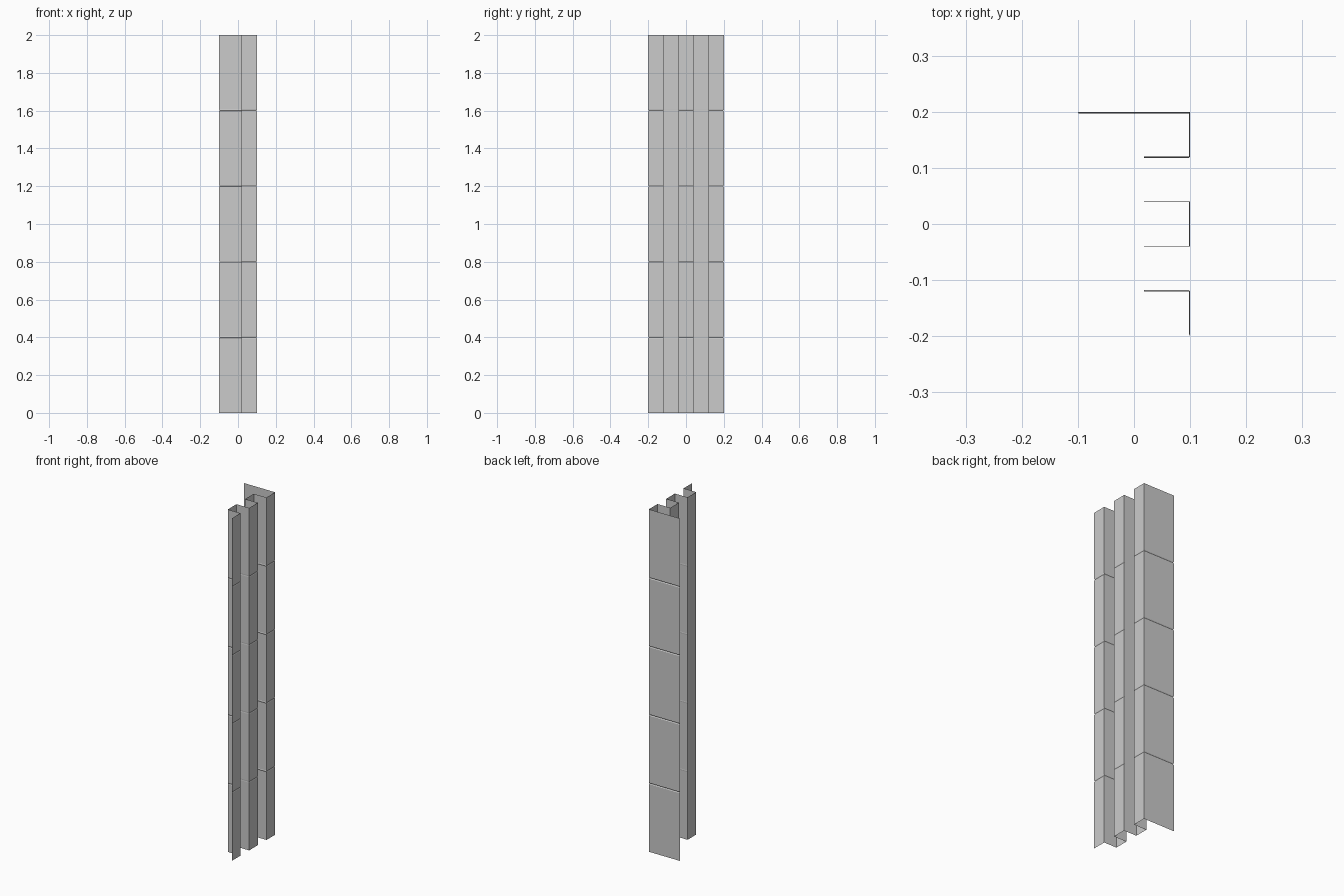
import bpy
import bmesh

if "Cube" in bpy.data.objects:
    bpy.data.objects.remove(bpy.data.objects["Cube"])

# Plan profile: wide back flange, then a square-wave corrugation
FRONT_X, BACK_X = 0.1, 0.018
profile = [(-0.1, 0.2), (FRONT_X, 0.2)]
for i in range(1, 5):
    y = 0.2 - 0.08 * i
    pair = (FRONT_X, BACK_X) if i % 2 else (BACK_X, FRONT_X)
    profile += [(pair[0], y), (pair[1], y)]
profile.append((FRONT_X, -0.2))

# Rings up the height: shallow pinched seam every 0.4
HALF, PINCH = 0.005, 0.983
rings = [(0.0, 1.0)]
for k in range(1, 5):
    z = 0.4 * k
    rings += [(z - HALF, 1.0), (z, PINCH), (z + HALF, 1.0)]
rings.append((2.0, 1.0))

# Thin corrugated sheet
bm = bmesh.new()
grid = [[bm.verts.new((x * s, y * s, z)) for x, y in profile] for z, s in rings]
for low, high in zip(grid, grid[1:]):
    for i in range(len(profile) - 1):
        bm.faces.new((low[i + 1], low[i], high[i], high[i + 1]))
mesh = bpy.data.meshes.new("corrugated_wall_panel")
bm.to_mesh(mesh)
bm.free()
panel = bpy.data.objects.new("corrugated_wall_panel", mesh)
bpy.context.collection.objects.link(panel)
